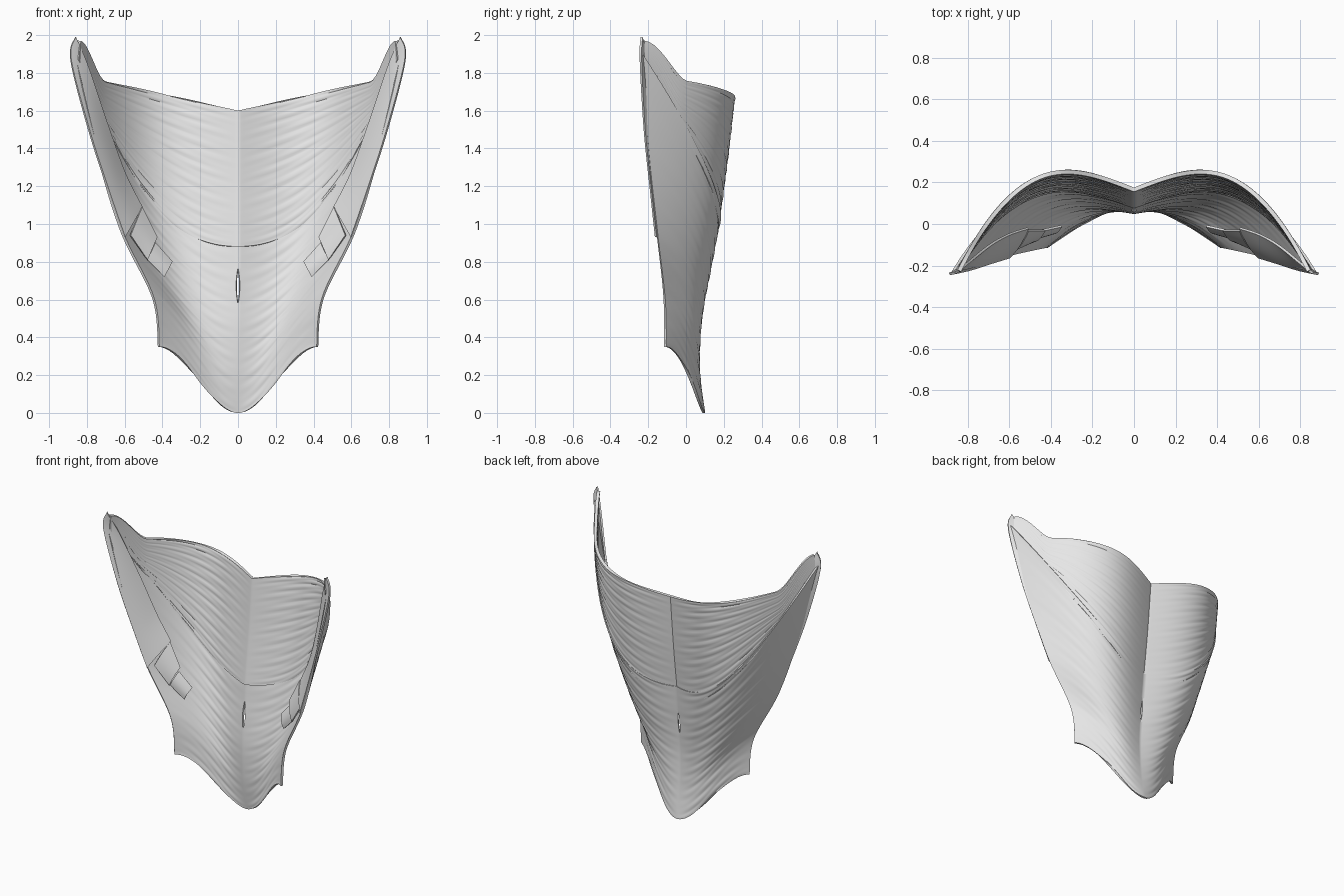
import bpy, bmesh, math
from mathutils import Vector

if "Cube" in bpy.data.objects:
    bpy.data.objects.remove(bpy.data.objects["Cube"])

mat = bpy.data.materials.new("pale_grey")
mat.use_nodes = True
mat.diffuse_color = (0.8, 0.8, 0.8, 1)
mat.node_tree.nodes["Principled BSDF"].inputs["Base Color"].default_value = mat.diffuse_color


def spline(keys, t):
    """Smooth interpolation through evenly spaced keys."""
    f = min(max(t, 0), 1) * (len(keys) - 1)
    i = min(int(f), len(keys) - 2)
    f -= i
    a, b, c, d = (keys[min(max(i + k, 0), len(keys) - 1)] for k in (-1, 0, 1, 2))
    return [q + f * (r - p + f * (2*p - 5*q + 4*r - s + f * (3*q - p - 3*r + s))) / 2
            for p, q, r, s in zip(a, b, c, d)]


def step(a, b, x):
    x = min(max((x - a) / (b - a), 0), 1)
    return x * x * (3 - 2 * x)


def grid(name, func, nu, nv, thickness):
    """Half surface from func(u, v), mirrored in x and thickened."""
    bm = bmesh.new()
    rows = [[bm.verts.new(func(i / nu, j / nv)) for i in range(nu + 1)]
            for j in range(nv + 1)]
    for low, high in zip(rows, rows[1:]):
        for i in range(nu):
            bm.faces.new((low[i], low[i + 1], high[i + 1], high[i]))
    mesh = bpy.data.meshes.new(name)
    bm.to_mesh(mesh)
    bm.free()
    mesh.materials.append(mat)
    obj = bpy.data.objects.new(name, mesh)
    bpy.context.collection.objects.link(obj)
    bpy.ops.object.select_all(action='DESELECT')
    bpy.context.view_layer.objects.active = obj
    obj.select_set(True)
    obj.modifiers.new("mirror", 'MIRROR')
    solid = obj.modifiers.new("solidify", 'SOLIDIFY')
    solid.thickness = thickness
    solid.offset = 0
    for m in ("mirror", "solidify"):
        bpy.ops.object.modifier_apply(modifier=m)
    bpy.ops.object.shade_smooth_by_angle(angle=math.radians(40))
    return obj


def sheet(keys, g_low, g_high, shift, slit):
    """Curved row from the centre crease to the outer edge at each level."""
    def func(u, v):
        zc, yc, xo, yo, zo, bulge, power = spline(keys, v)
        g = g_low(u) * (1 - v) + g_high(u) * v
        z = zc + (zo - zc) * g
        x = xo * u
        if slit:
            x += (1 - u) ** 8 * 0.008 * max(0, 1 - ((zc - 0.67) / 0.09) ** 2)
        fade = math.sin(math.pi * u)
        ripple = 0.0015 * fade * (math.sin(70 * v + 5 * u) + math.sin(113 * v - 9 * u))
        y = yc + (yo - yc) * u ** power + bulge * fade + shift + ripple
        return (x, y, z)
    return func


def seam(u):
    return u ** 2.3


# Lower outer sheet: centre z, centre y, outer x, y, z, bulge, curl
lower = [(0, .085, .42, -.12, .35, 0, 1.5),
         (.22, .055, .45, -.125, .61, .01, 2.2),
         (.46, .045, .62, -.165, .97, .04, 3),
         (.7, .065, .75, -.21, 1.4, .07, 3.5),
         (.94, .09, .87, -.24, 1.9, .095, 3.5)]
grid("lower_sheet", sheet(lower, lambda u: step(0, 1, u), seam, .01, True), 48, 80, .014)

# Upper inner sheet, its lower rim lapping in front of the lower sheet
upper = [(.88, .085, .85, -.225, 1.87, .095, 3.5),
         (1.24, .13, .845, -.225, 1.93, .1, 3.5),
         (1.6, .165, .84, -.225, 1.97, .105, 3.5)]
grid("upper_sheet", sheet(upper, seam, lambda u: .5 * u + .5 * step(.84, 1, u), 0, False),
     64, 64, .02)

# Side bands folded over the front of the outer edges
outer = [(.6, -.16, .93), (.68, -.185, 1.16), (.79, -.22, 1.5), (.885, -.24, 1.87), (.86, -.235, 1.99)]
inner = [(.51, -.02, 1.09), (.6, -.05, 1.27), (.69, -.1, 1.52), (.79, -.18, 1.82), (.85, -.23, 1.97)]


def band(u, v):
    p = Vector(spline(inner, v)).lerp(Vector(spline(outer, v)), u)
    p.y -= 0.015 * math.sin(math.pi * u) * (1 - v)
    return p


grid("side_band", band, 10, 40, .012)


# Small strap tabs below the bands
def tab(name, a, b, c, d):
    a, b, c, d = map(Vector, (a, b, c, d))

    def func(u, v):
        p = a.lerp(b, u).lerp(d.lerp(c, u), v)
        p.y -= 0.012 * math.sin(math.pi * v)
        return p
    grid(name, func, 4, 6, .012)


tab("upper_tab", (.57, -.12, .94), (.48, -.08, .81), (.43, -.03, .93), (.51, -.03, 1.09))
tab("lower_tab", (.48, -.07, .81), (.39, -.04, .72), (.35, -.01, .8), (.44, -.03, .9))
